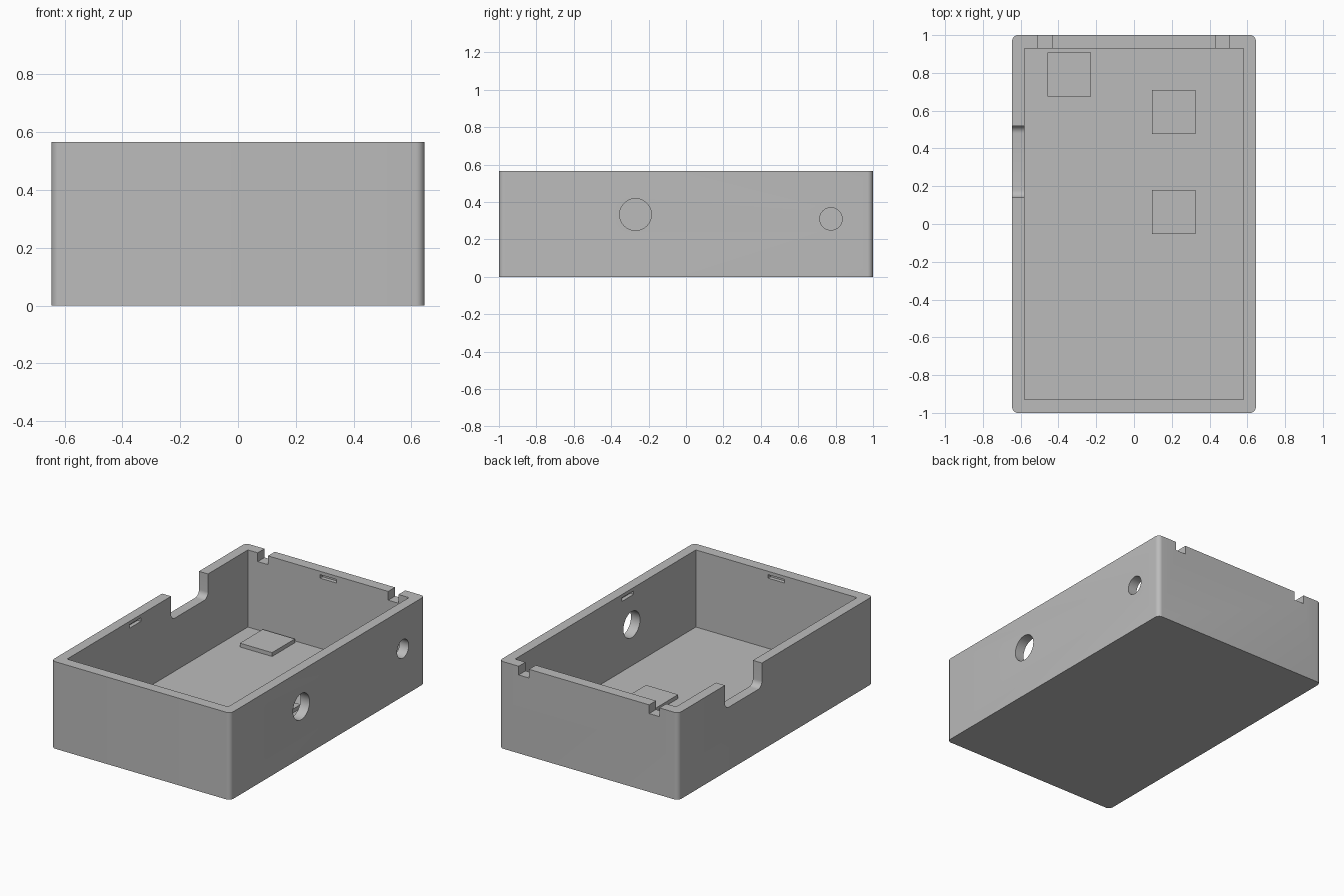
import bpy
import bmesh
import math
from mathutils import Matrix, Vector

if "Cube" in bpy.data.objects:
    bpy.data.objects.remove(bpy.data.objects["Cube"])

# Overall sizes
HX, HY, H = 0.645, 1.0, 0.567
IX, IY, FLOOR = 0.58, 0.93, 0.065

grey = bpy.data.materials.new("plain grey")
grey.use_nodes = True
grey.diffuse_color = (0.5, 0.5, 0.5, 1)
grey.node_tree.nodes["Principled BSDF"].inputs["Base Color"].default_value = grey.diffuse_color


def add_object(name, bm):
    mesh = bpy.data.meshes.new(name)
    bm.to_mesh(mesh)
    bm.free()
    mesh.materials.append(grey)
    obj = bpy.data.objects.new(name, mesh)
    bpy.context.collection.objects.link(obj)
    return obj


def box(name, x, y, z, round_axis=None, radius=0.0):
    """Box from (min, max) ranges; edges along round_axis can be rounded."""
    bm = bmesh.new()
    bmesh.ops.create_cube(bm, size=1)
    for v in bm.verts:
        v.co = Vector([(a + b) / 2 + c * (b - a) for (a, b), c in zip((x, y, z), v.co)])
    if round_axis is not None:
        edges = [e for e in bm.edges
                 if abs((e.verts[0].co - e.verts[1].co).normalized()[round_axis]) > 0.9]
        bmesh.ops.bevel(bm, geom=edges, offset=radius, segments=8,
                        profile=0.5, affect='EDGES')
    return add_object(name, bm)


def round_cutter(name, y, z, radius):
    """Cylinder through the right wall."""
    bm = bmesh.new()
    bmesh.ops.create_cone(bm, cap_ends=True, segments=48, radius1=radius,
                          radius2=radius, depth=0.3)
    turn = Matrix.Translation((HX, y, z)) @ Matrix.Rotation(math.pi / 2, 4, 'Y')
    bmesh.ops.transform(bm, matrix=turn, verts=bm.verts)
    return add_object(name, bm)


# Outer body with rounded upright corners
case = box("case", (-HX, HX), (-HY, HY), (0, H), round_axis=2, radius=0.03)

# Main cavity, and the wide rounded cutout in the right-hand wall
cutters = [
    box("cavity_cutter", (-IX, IX), (-IY, IY), (FLOOR, 1)),
    box("cutout_cutter", (-0.8, -0.5), (0.14, 0.52), (0.41, 1), round_axis=0, radius=0.04),
    round_cutter("large_hole_cutter", -0.27, 0.333, 0.085),
    round_cutter("small_hole_cutter", 0.775, 0.31, 0.06),
]

# Two notches in the back rim
for x in (-0.472, 0.468):
    cutters.append(box("notch_cutter", (x - 0.037, x + 0.037), (0.88, 1.1), (0.51, 1)))

# Shallow snap slots inside all four walls
SLOT_Z, DEEP = (0.522, 0.545), 0.025
for s in (-1, 1):
    across = sorted((s * (IX - 0.05), s * (IX + DEEP)))
    along = sorted((s * (IY - 0.05), s * (IY + DEEP)))
    cutters.append(box("side_slot_cutter", across, (-0.29, -0.17), SLOT_Z))
    cutters.append(box("end_slot_cutter", (-0.06, 0.06), along, SLOT_Z))

for cutter in cutters:
    cutter.hide_render = True
    mod = case.modifiers.new("cut", 'BOOLEAN')
    mod.operation = 'DIFFERENCE'
    mod.solver = 'EXACT'
    mod.object = cutter

# Bake the cuts and drop the cutters
bpy.context.view_layer.update()
graph = bpy.context.evaluated_depsgraph_get()
carved = bpy.data.meshes.new_from_object(case.evaluated_get(graph))
case.modifiers.clear()
case.data = carved
for cutter in cutters:
    bpy.data.objects.remove(cutter)

# Square raised pads on the floor
for name, x, y in (("back_right_pad", -0.343, 0.792),
                   ("back_left_pad", 0.21, 0.593),
                   ("middle_left_pad", 0.21, 0.063)):
    box(name, (x - 0.116, x + 0.116), (y - 0.117, y + 0.117), (FLOOR - 0.005, 0.09))

# Smooth the round walls, keep the edges sharp
bpy.ops.object.select_all(action='DESELECT')
case.select_set(True)
bpy.context.view_layer.objects.active = case
bpy.ops.object.shade_smooth_by_angle(angle=math.radians(30))
